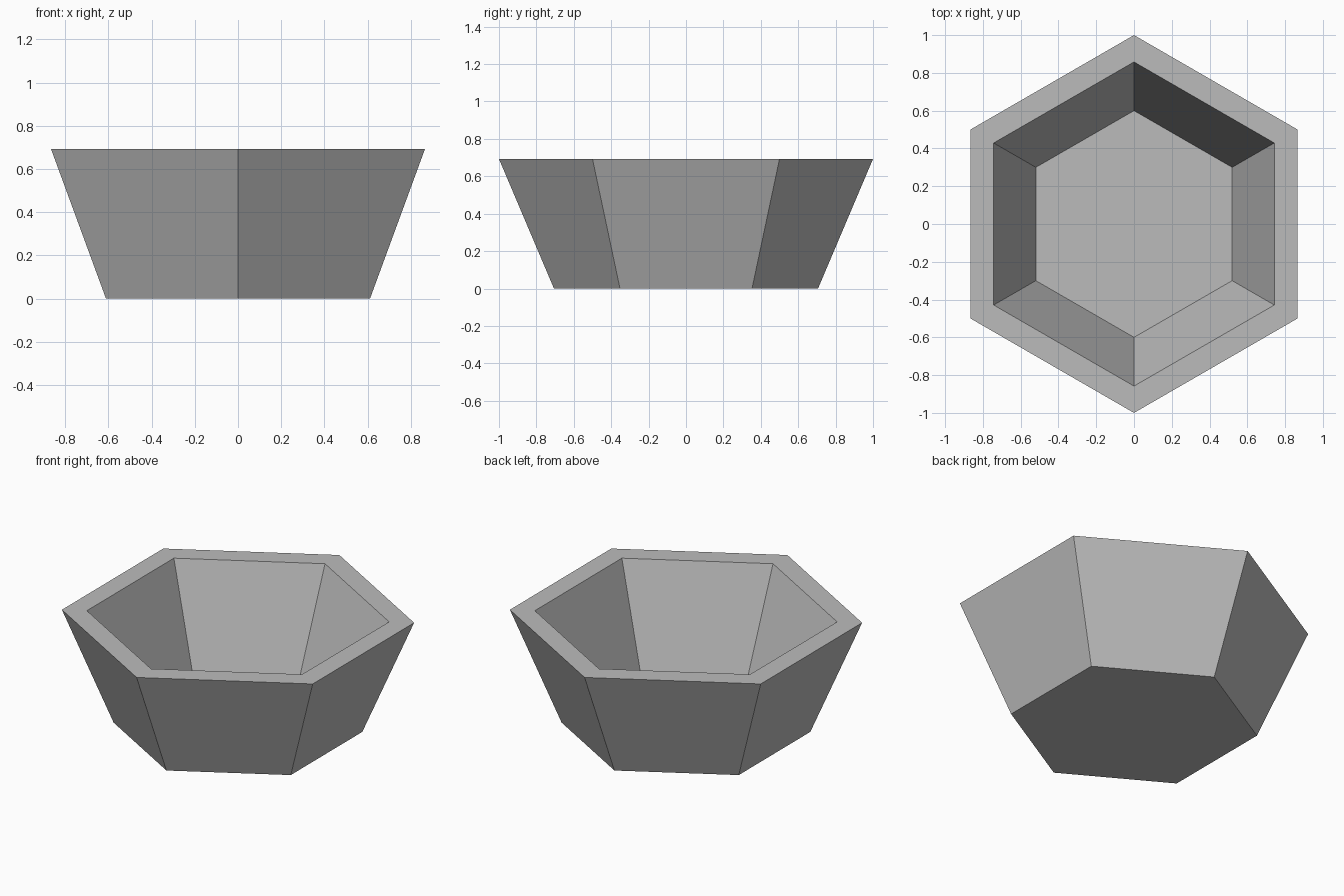
import bpy, bmesh
from math import sin, cos, pi

cube = bpy.data.objects.get("Cube")
if cube:
    bpy.data.objects.remove(cube, do_unlink=True)

SIDES = 6

# Plain grey material
grey = bpy.data.materials.new("grey")
grey.use_nodes = True
colour = (0.5, 0.5, 0.5, 1)
grey.diffuse_color = colour
grey.node_tree.nodes["Principled BSDF"].inputs["Base Color"].default_value = colour

# Profile of the bowl as (radius, height): base, outer rim, inner rim, floor
profile = [(0.706, 0), (1, 0.693), (0.858, 0.693), (0.6, 0.06)]

bm = bmesh.new()
rings = []
for radius, z in profile:
    angles = [pi / 2 + 2 * pi * i / SIDES for i in range(SIDES)]
    rings.append([bm.verts.new((radius * cos(a), radius * sin(a), z)) for a in angles])

# Walls and rim join neighbouring rings
for low, high in zip(rings, rings[1:]):
    for i in range(SIDES):
        j = (i + 1) % SIDES
        bm.faces.new((low[i], low[j], high[j], high[i]))

# Underside and inner floor
bm.faces.new(rings[0][::-1])
bm.faces.new(rings[-1])
bmesh.ops.recalc_face_normals(bm, faces=bm.faces)

mesh = bpy.data.meshes.new("bowl")
bm.to_mesh(mesh)
bm.free()
mesh.materials.append(grey)
bowl = bpy.data.objects.new("bowl", mesh)
bpy.context.collection.objects.link(bowl)
